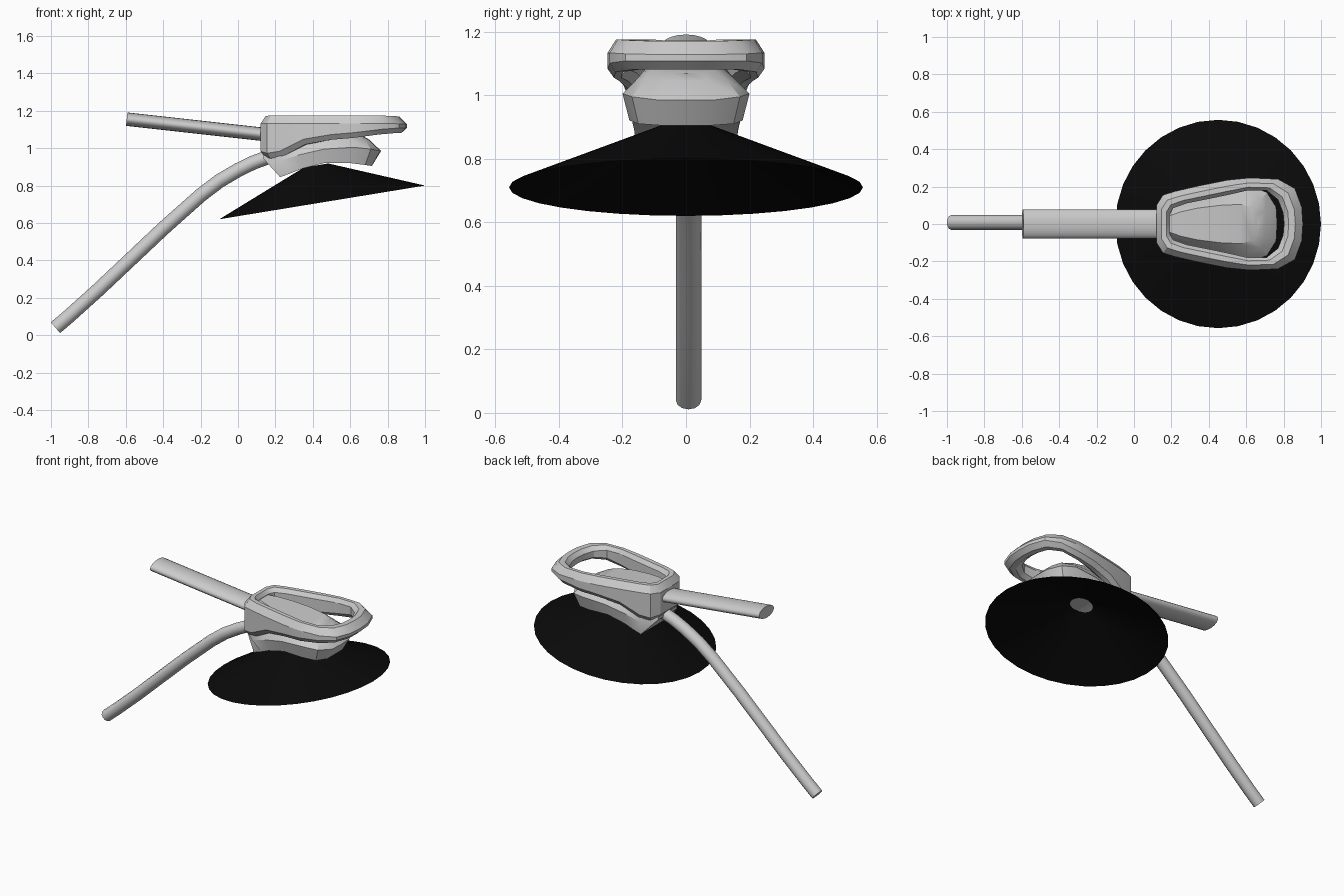
import bpy, math
from mathutils import Vector, Matrix

if "Cube" in bpy.data.objects:
    bpy.data.objects.remove(bpy.data.objects["Cube"])


def make(name, verts, faces, angle=30, mat=None):
    me = bpy.data.meshes.new(name)
    me.from_pydata([tuple(v) for v in verts], [], faces)
    ob = bpy.data.objects.new(name, me)
    bpy.context.collection.objects.link(ob)
    bpy.ops.object.select_all(action='DESELECT')
    ob.select_set(True)
    bpy.context.view_layer.objects.active = ob
    bpy.ops.object.mode_set(mode='EDIT')
    bpy.ops.mesh.select_all(action='SELECT')
    bpy.ops.mesh.normals_make_consistent(inside=False)
    bpy.ops.object.mode_set(mode='OBJECT')
    bpy.ops.object.shade_smooth_by_angle(angle=math.radians(angle))
    if mat:
        me.materials.append(mat)
    return ob


def bridge(rings, closed=False):
    """Join equal-sized closed rings with quads."""
    n = len(rings[0])
    verts = [p for r in rings for p in r]
    faces = []
    m = len(rings)
    for k in range(m if closed else m - 1):
        a, b = k * n, ((k + 1) % m) * n
        for i in range(n):
            j = (i + 1) % n
            faces.append((a + i, a + j, b + j, b + i))
    return verts, faces


def full(half):
    """Complete a half loop whose first and last points lie on y = 0."""
    return half + [(x, -y, z) for x, y, z in half[-2:0:-1]]


def sweep(name, path, y, ry, rn, sides):
    """Elliptical rod along a path in the xz plane."""
    pts = [Vector((x, y, z)) for x, z in path]
    rings = []
    for i, p in enumerate(pts):
        t = (pts[min(i + 1, len(pts) - 1)] - pts[max(i - 1, 0)]).normalized()
        up = Vector((-t.z, 0, t.x))
        rings.append([p + Vector((0, ry * math.cos(a), 0)) + up * rn * math.sin(a)
                      for a in (2 * math.pi * k / sides for k in range(sides))])
    v, f = bridge(rings)
    f += [tuple(range(sides)), tuple(range(len(v) - sides, len(v)))]
    return make(name, v, f, 40)


# Flat upper arm and bent lower tube
sweep("upper_arm", [(-.595, 1.155), (-.2, 1.111), (.16, 1.071)], 0, .078, .036, 20)
sweep("lower_tube", [(-.976, .04), (-.9, .105), (-.75, .24), (-.594, .387),
                     (-.4, .57), (-.2, .748), (-.1, .824), (0, .883),
                     (.08, .922), (.15, .948), (.22, .965)], .008, .04, .038, 12)

# Open collar: closed loop of chamfered sections
# outer x, outer y, inner x, inner y, bottom z, top z
collar = [(.12, 0, .19, 0, .955, 1.172), (.12, .10, .19, .05, .955, 1.172),
          (.155, .155, .21, .085, .945, 1.175), (.22, .175, .28, .11, .955, 1.175),
          (.35, .205, .38, .13, 1.02, 1.175), (.5, .235, .5, .155, 1.045, 1.175),
          (.62, .247, .61, .18, 1.055, 1.175), (.77, .24, .71, .178, 1.073, 1.175),
          (.86, .19, .77, .13, 1.08, 1.172), (.897, .09, .797, .06, 1.08, 1.17),
          (.903, 0, .802, 0, 1.08, 1.17)]
section = [(0, 0, .028), (0, 1, -.042), (.4, 1, 0), (.75, 1, 0),
           (1, 1, -.025), (1, 0, .025), (.65, 0, 0), (.3, 0, 0)]


def collar_ring(s, sign):
    ox, oy, ix, iy, zb, zt = s
    return [(ox + (ix - ox) * t, sign * (oy + (iy - oy) * t), (zt if h else zb) + d)
            for t, h, d in section]


loop = [collar_ring(s, 1) for s in collar] + [collar_ring(s, -1) for s in collar[-2:0:-1]]
make("collar", *bridge(loop, closed=True), 30)

# Lower housing: stacked plan outlines from belly to domed top
belly = [(.225, 0, .845), (.225, .155, .845), (.28, .16, .865), (.34, .163, .89),
         (.46, .17, .92), (.6, .178, .92), (.68, .15, .91), (.716, .08, .905), (.716, 0, .905)]
crease = [(.135, 0, .945), (.135, .10, .945), (.22, .165, .93), (.33, .178, .965),
          (.46, .193, .995), (.62, .2, 1.005), (.71, .17, .995), (.76, .09, .985), (.765, 0, .985)]
shoulder = [(.15, 0, 1.10), (.15, .07, 1.10), (.22, .10, 1.09), (.33, .125, 1.075),
            (.46, .145, 1.06), (.6, .16, 1.045), (.68, .13, 1.045), (.7, .07, 1.045), (.703, 0, 1.045)]
dome = [(.18, 0, 1.15), (.18, .04, 1.145), (.25, .065, 1.14), (.34, .085, 1.13),
        (.46, .10, 1.115), (.57, .105, 1.095), (.63, .09, 1.08), (.655, .05, 1.07), (.66, 0, 1.07)]
v, f = bridge([full(h) for h in (belly, crease, shoulder, dome)])
n, m = len(full(belly)), len(belly)
for base in (0, 3 * n):
    for i in range(m - 1):
        quad = [i, i + 1, (n - i - 1) % n, (n - i) % n]
        f.append(tuple(base + k for k in dict.fromkeys(quad)))
make("housing", v, f, 30)

# Tilted open shade with a small pale lens at its top
black = bpy.data.materials.new("black")
black.diffuse_color = (.003, .003, .003, 1)
black.use_nodes = True
black.node_tree.nodes["Principled BSDF"].inputs["Base Color"].default_value = black.diffuse_color
tilt = Matrix.Translation((.45, 0, .71)) @ Matrix.Rotation(-math.radians(9.3), 4, 'Y')


def circle(r, z, sides=32):
    return [tilt @ Vector((r * math.cos(a), r * math.sin(a), z))
            for a in (2 * math.pi * k / sides for k in range(sides))]


make("shade", *bridge([circle(.557, 0), circle(.066, .2)]), 30, black)
make("lens", circle(.066, .2), [tuple(range(32))])
